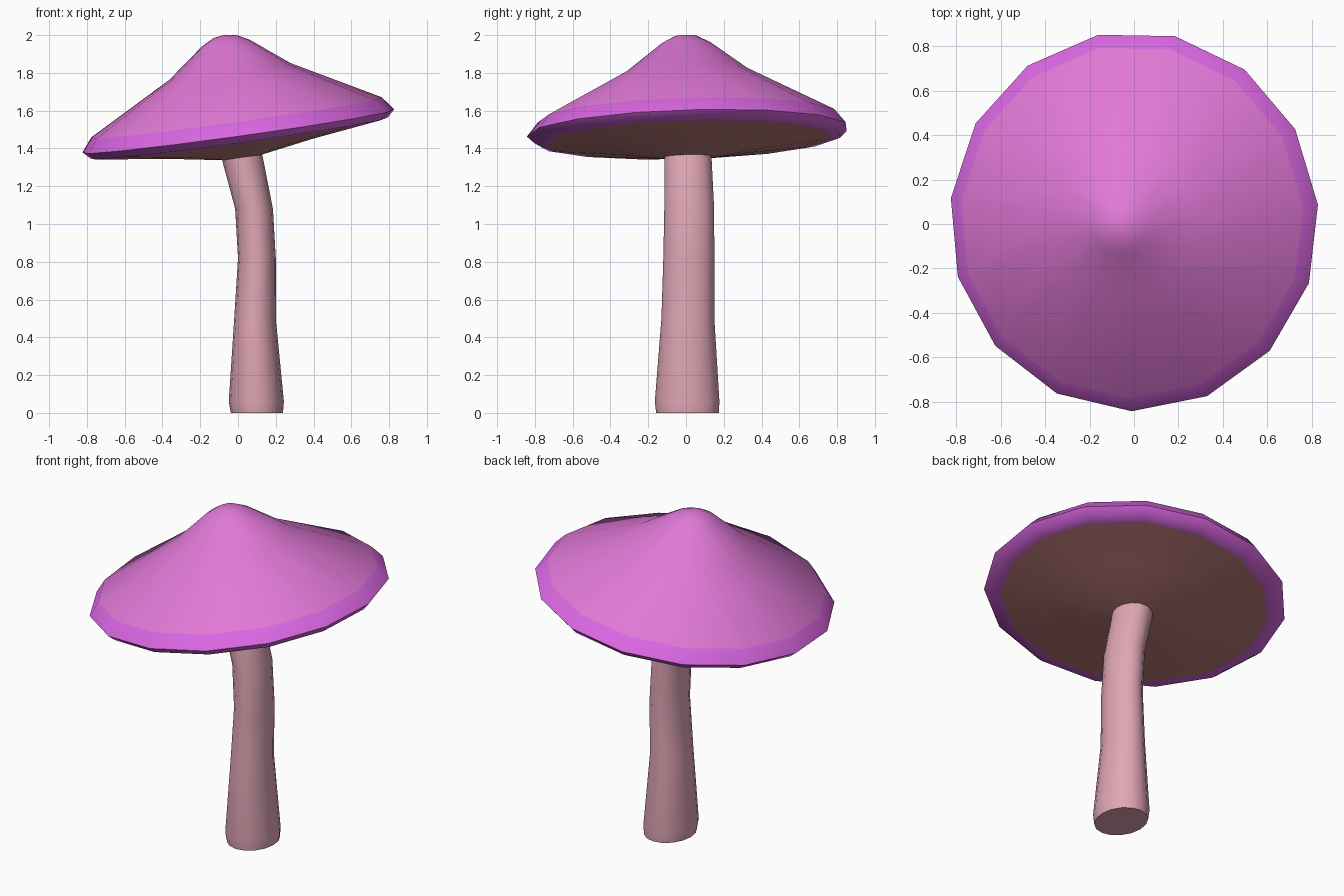
import bpy, bmesh, math
from mathutils import Matrix, Vector

if "Cube" in bpy.data.objects:
    bpy.data.objects.remove(bpy.data.objects["Cube"], do_unlink=True)


def material(name, rgb):
    m = bpy.data.materials.new(name)
    m.use_nodes = True
    m.diffuse_color = (*rgb, 1)
    m.node_tree.nodes["Principled BSDF"].inputs["Base Color"].default_value = (*rgb, 1)
    return m


cap_pink = material("cap pink", (0.75, 0.19, 0.68))
rim_purple = material("rim purple", (0.70, 0.135, 0.76))
gill_brown = material("gill brown", (0.55, 0.22, 0.21))
stem_rose = material("stem rose", (0.74, 0.38, 0.46))


def ring(bm, sides, start, cx, cy, z, rx, ry):
    """One loop of vertices, or a single point where the radius is zero."""
    if rx == 0:
        return [bm.verts.new((cx, cy, z))]
    angles = [start + math.tau * i / sides for i in range(sides)]
    return [bm.verts.new((cx + rx * math.cos(a), cy + ry * math.sin(a), z)) for a in angles]


def skin(bm, rings, slots):
    """Join neighbouring rings with faces, one material slot per band."""
    for a, b, slot in zip(rings, rings[1:], slots):
        n = max(len(a), len(b))
        for i in range(n):
            j = (i + 1) % n
            if len(a) == 1:
                loop = (a[0], b[i], b[j])
            elif len(b) == 1:
                loop = (a[i], b[0], a[j])
            else:
                loop = (a[i], b[i], b[j], a[j])
            bm.faces.new(loop).material_index = slot


def finish(bm, name, mats, angle):
    bmesh.ops.recalc_face_normals(bm, faces=bm.faces)
    mesh = bpy.data.meshes.new(name)
    bm.to_mesh(mesh)
    bm.free()
    for m in mats:
        mesh.materials.append(m)
    ob = bpy.data.objects.new(name, mesh)
    bpy.context.collection.objects.link(ob)
    bpy.ops.object.select_all(action="DESELECT")
    ob.select_set(True)
    bpy.context.view_layer.objects.active = ob
    bpy.ops.object.shade_smooth_by_angle(angle=math.radians(angle))
    return ob


# Cap: lathed profile of (radius, height, slot of the band below), then tilted
profile = [
    (0, 0.512, 0), (0.06, 0.503, 0), (0.13, 0.466, 0), (0.325, 0.315, 0),
    (0.78, 0.068, 1), (0.838, -0.005, 1), (0.80, -0.042, 1), (0.74, -0.05, 2),
    (0.40, -0.095, 2), (0.10, -0.145, 2), (0, -0.145, 2),
]
bm = bmesh.new()
rings = [ring(bm, 15, math.radians(-91), 0, 0, h, r, r * 1.02) for r, h, s in profile]
skin(bm, rings, [s for r, h, s in profile])
tilt = Matrix.Rotation(math.radians(-7.9), 4, "Y") @ Matrix.Rotation(math.radians(1.7), 4, "X")
bm.transform(Matrix.Translation(Vector((0, 0.012, 1.495))) @ tilt)
finish(bm, "mushroom_cap", [cap_pink, rim_purple, gill_brown], 55)

# Stem: oval sections (z, centre x, centre y, half width, half depth)
sections = [
    (0, 0.1, 0.008, 0, 0), (0, 0.1, 0.008, 0.138, 0.166), (0.06, 0.097, 0.006, 0.146, 0.171),
    (0.5, 0.09, 0.01, 0.11, 0.14), (0.82, 0.1, 0.015, 0.1, 0.135),
    (1.08, 0.085, 0.017, 0.1, 0.132), (1.36, 0.02, 0.01, 0.11, 0.125), (1.42, 0.005, 0.01, 0.1, 0.12),
]
bm = bmesh.new()
rings = [ring(bm, 16, 0, x, y, z, rx, ry) for z, x, y, rx, ry in sections]
skin(bm, rings, [0] * len(rings))
bm.faces.new(rings[-1])
finish(bm, "mushroom_stem", [stem_rose], 50)
